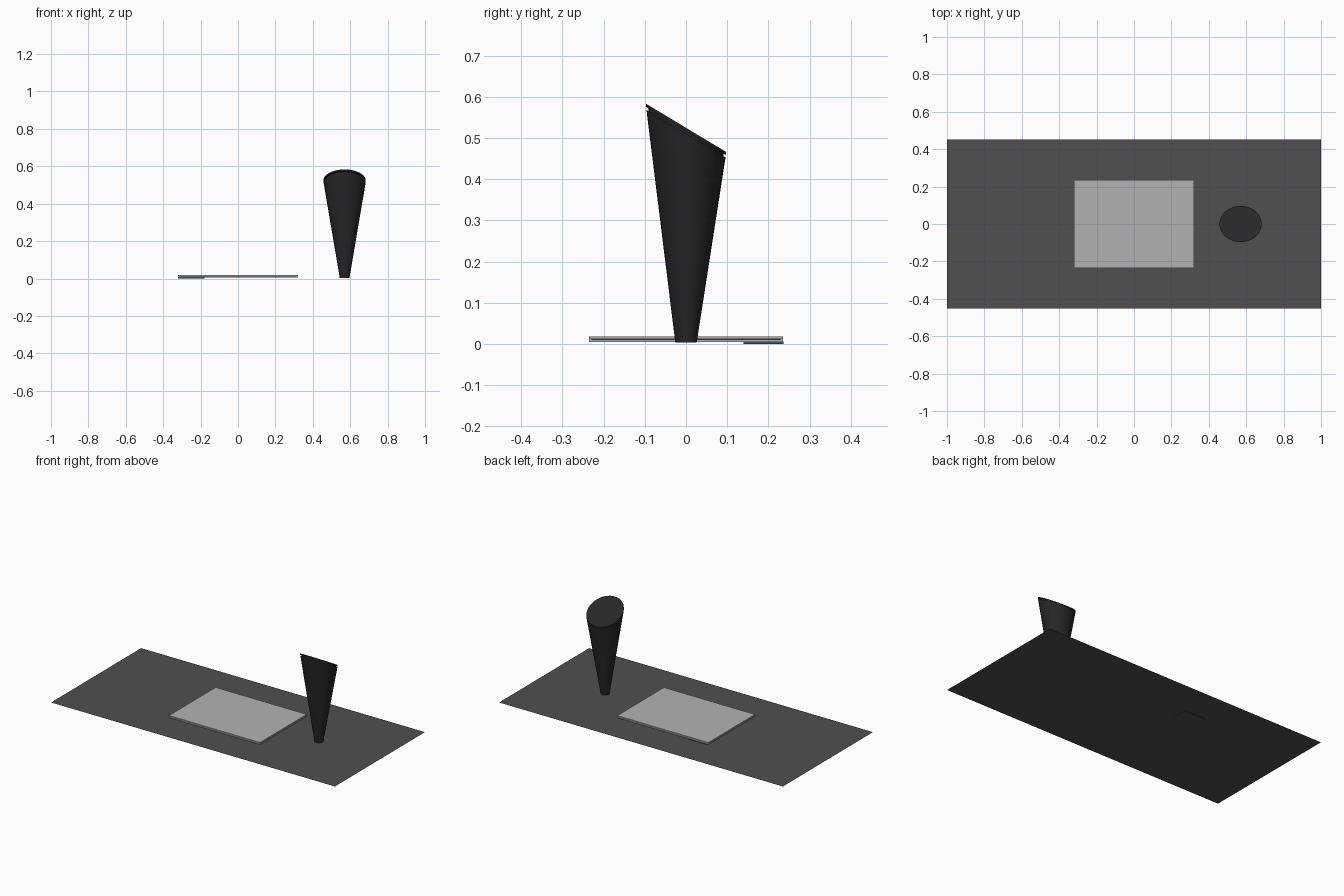
import bpy, bmesh, math
from mathutils import Matrix, Vector

if "Cube" in bpy.data.objects:
    bpy.data.objects.remove(bpy.data.objects["Cube"])


def material(name, v):
    m = bpy.data.materials.new(name)
    m.diffuse_color = (v, v, v, 1)
    m.use_nodes = True
    m.node_tree.nodes["Principled BSDF"].inputs["Base Color"].default_value = m.diffuse_color
    return m


DARK = material("dark_grey", 0.08)
BLACK = material("black", 0.02)
LIGHT = material("light_grey", 0.45)


def add_object(name, bm, mat):
    bmesh.ops.recalc_face_normals(bm, faces=bm.faces)
    me = bpy.data.meshes.new(name)
    bm.to_mesh(me)
    bm.free()
    me.materials.append(mat)
    ob = bpy.data.objects.new(name, me)
    bpy.context.collection.objects.link(ob)
    return ob


def box(name, x0, x1, y0, y1, z0, z1, mat):
    bm = bmesh.new()
    bmesh.ops.create_cube(bm, size=1)
    bmesh.ops.scale(bm, vec=(x1 - x0, y1 - y0, z1 - z0), verts=bm.verts)
    bmesh.ops.translate(bm, vec=((x0 + x1) / 2, (y0 + y1) / 2, (z0 + z1) / 2), verts=bm.verts)
    return add_object(name, bm, mat)


# Desk mat: a single flat sheet
bm = bmesh.new()
bmesh.ops.create_grid(bm, x_segments=1, y_segments=1, size=1)
bmesh.ops.scale(bm, vec=(1, 0.453, 1), verts=bm.verts)
bmesh.ops.translate(bm, vec=(0, 0, 0.003), verts=bm.verts)
mat_sheet = add_object("mat", bm, DARK)

# Closed thin slab: base, dark seam, lid
box("slab_base", -0.322, 0.32, -0.235, 0.235, 0.005, 0.011, LIGHT)
box("slab_seam", -0.316, 0.314, -0.229, 0.229, 0.011, 0.0125, BLACK)
box("slab_lid", -0.322, 0.32, -0.235, 0.235, 0.0125, 0.018, LIGHT)

# Small block reaching through the mat under the back left corner
box("corner_block", -0.32, -0.18, 0.14, 0.237, 0.0, 0.006, DARK)


# Tapered column: rings lofted from a flat base to a tilted top
def loft(name, rings, n=48):
    bm = bmesh.new()
    loops = []
    for z, r, tilt in rings:
        rot = Matrix.Rotation(-math.radians(tilt), 3, 'X')
        loops.append([bm.verts.new(Vector((0.57, 0, z)) + rot @ Vector((
            r * math.cos(2 * math.pi * i / n), r * math.sin(2 * math.pi * i / n), 0)))
            for i in range(n)])
    for a, b in zip(loops, loops[1:]):
        for i in range(n):
            j = (i + 1) % n
            bm.faces.new((a[i], a[j], b[j], b[i]))
    bm.faces.new(loops[0])
    bm.faces.new(loops[-1])
    ob = add_object(name, bm, BLACK)
    bpy.context.view_layer.objects.active = ob
    ob.select_set(True)
    bpy.ops.object.shade_smooth_by_angle(angle=math.radians(30))
    ob.select_set(False)


TILT = 31
loft("column", [(0.004, 0.026, 0), (0.511, 0.112, TILT)])
loft("column_neck", [(0.509, 0.106, TILT), (0.519, 0.106, TILT)])
loft("column_cap", [(0.517, 0.113, TILT), (0.525, 0.113, TILT)])
